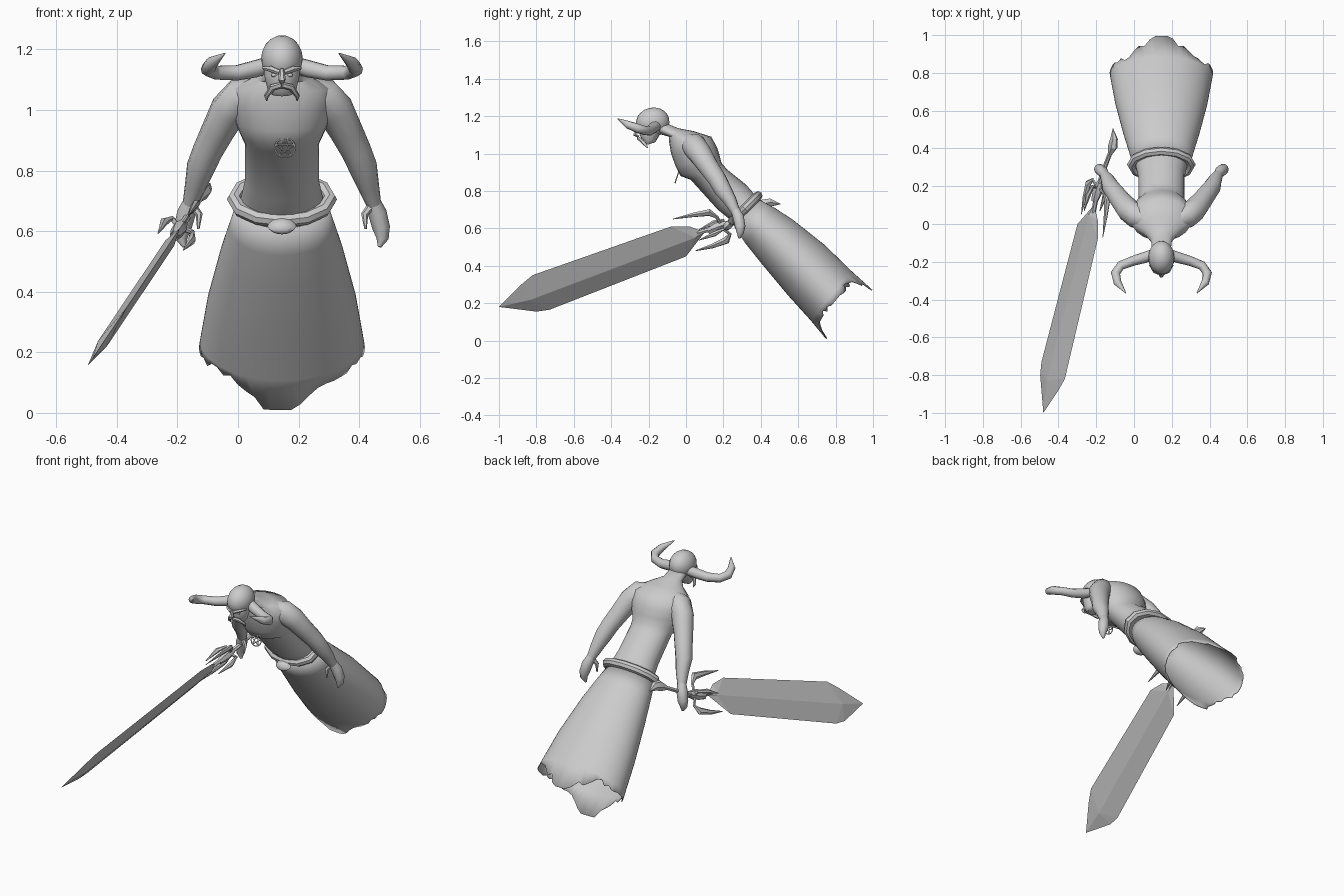
import bpy, bmesh, math, random
from mathutils import Vector, Matrix

if "Cube" in bpy.data.objects:
    bpy.data.objects.remove(bpy.data.objects["Cube"])

random.seed(4)
CX = 0.145                                   # body's mirror plane
grey = bpy.data.materials.new("plain_grey")
grey.diffuse_color = (0.6, 0.6, 0.6, 1)
grey.use_nodes = True
grey.node_tree.nodes["Principled BSDF"].inputs["Base Color"].default_value = grey.diffuse_color


def finish(bm, name, angle=50):
    """Turn a bmesh into a named, shaded object."""
    bmesh.ops.recalc_face_normals(bm, faces=bm.faces)
    me = bpy.data.meshes.new(name)
    bm.to_mesh(me)
    bm.free()
    me.materials.append(grey)
    ob = bpy.data.objects.new(name, me)
    bpy.context.collection.objects.link(ob)
    bpy.ops.object.select_all(action='DESELECT')
    ob.select_set(True)
    bpy.context.view_layer.objects.active = ob
    if angle:
        bpy.ops.object.shade_smooth_by_angle(angle=math.radians(angle))
    return ob


def loft(rings, name, caps=True, closed=False, angle=50):
    """Skin a list of equal-length point rings."""
    bm = bmesh.new()
    vs = [[bm.verts.new(p) for p in r] for r in rings]
    n = len(vs[0])
    pairs = list(zip(vs, vs[1:])) + ([(vs[-1], vs[0])] if closed else [])
    for a, b in pairs:
        for i in range(n):
            j = (i + 1) % n
            bm.faces.new((a[i], a[j], b[j], b[i]))
    if caps and not closed:
        bm.faces.new(vs[0])
        bm.faces.new(vs[-1])
    return finish(bm, name, angle)


def tube(path, name, sides=10, ref=(0, 1, 0), flat=1.0, closed=False, angle=50):
    """Sweep a circle along (x, y, z, radius) points."""
    pts = [Vector(p[:3]) for p in path]
    ref, rings, n = Vector(ref), [], len(path)
    for i, p in enumerate(pts):
        if closed:
            t = pts[(i + 1) % n] - pts[i - 1]
        else:
            t = pts[min(i + 1, n - 1)] - pts[max(i - 1, 0)]
        t.normalize()
        u = t.cross(ref).normalized()
        v = u.cross(t)
        r = path[i][3]
        rings.append([p + u * r * math.cos(a) + v * r * flat * math.sin(a)
                      for a in (2 * math.pi * k / sides for k in range(sides))])
    return loft(rings, name, closed=closed, angle=angle)


def oval(fy, fz, by, bz, w, n):
    """Tilted oval through a front point and a back point, half width w."""
    out = []
    for k in range(n):
        a = 2 * math.pi * k / n
        c = math.cos(a)
        out.append(Vector((CX + w * math.sin(a), (fy + by) / 2 + c * (fy - by) / 2,
                           (fz + bz) / 2 + c * (fz - bz) / 2)))
    return out


def ball(name, loc, size, rot=0.0, seg=16):
    bm = bmesh.new()
    bmesh.ops.create_uvsphere(bm, u_segments=seg, v_segments=max(6, seg // 2), radius=1)
    bm.transform(Matrix.Translation(loc) @ Matrix.Rotation(rot, 4, 'X') @ Matrix.Diagonal((*size, 1)))
    return finish(bm, name)


def mirrored(path, s):
    return [(CX + s * x, y, z, r) for x, y, z, r in path]


# Torso: waist, abdomen, overhanging chest, shoulders and neck
torso = [(.27, .62, .385, .76, .14), (.17, .70, .32, .835, .122), (.025, .86, .22, .915, .122),
         (-.03, .88, .19, .95, .135), (-.055, .93, .18, .99, .155), (-.08, 1.0, .165, 1.035, .165),
         (-.09, 1.06, .135, 1.09, .16), (-.09, 1.09, .04, 1.12, .10),
         (-.125, 1.10, -.04, 1.135, .055), (-.19, 1.12, -.10, 1.16, .05)]
loft([oval(*r, 20) for r in torso], "torso")

# Skirt with a torn hem that drops to a point at front and back
N = 56
skirt = [(.26, .61, .385, .755, .15), (.32, .52, .47, .71, .172), (.40, .42, .57, .645, .20),
         (.55, .24, .74, .51, .243), (.69, .085, .91, .345, .272)]
rings = [oval(*r, N) for r in skirt]
hem = []
for k, p in enumerate(rings[-1]):
    s = abs(math.sin(2 * math.pi * k / N))
    drop = min(1.0, max(0.0, (0.62 - s) / 0.45))
    drop += random.uniform(-.25, .12) * (drop < 1) * (s < .95)
    hem.append(p + Vector((0, .06 if p.y < .8 else .085, -.075)) * drop)
rings.insert(-1, [a.lerp(b, 0.85) for a, b in zip(rings[-2], rings[-1])])
rings[-1] = hem
skirt_ob = loft(rings, "skirt", caps=False)
mod = skirt_ob.modifiers.new("cloth_thickness", 'SOLIDIFY')
mod.thickness, mod.offset = 0.004, 0

# Belt and buckle
tube([(*p, .024) for p in oval(.245, .635, .385, .775, .158, 12)], "belt", 8,
     ref=(0, .69, -.72), closed=True, angle=35)
ball("buckle", (CX, .225, .617), (.048, .022, .032), rot=-.75, seg=8)

# Head: skull, jaw, beard, brows, nose, moustache, eyes
ball("skull", (CX, -.178, 1.168), (.069, .09, .078), rot=.2, seg=20)
loft([oval(-.245, 1.155, -.12, 1.165, .062, 14), oval(-.25, 1.11, -.13, 1.12, .060, 14),
      oval(-.232, 1.06, -.155, 1.075, .048, 14), oval(-.215, 1.045, -.165, 1.06, .035, 14)], "jaw")
tube([(CX, -.262, 1.135, .007), (CX, -.272, 1.10, .013), (CX, -.252, 1.09, .007)], "nose", 6)
for s in (-1, 1):
    tube(mirrored([(.008, -.262, 1.124, .009), (.035, -.25, 1.135, .011), (.06, -.215, 1.138, .006)], s),
         "brow", 6, ref=(0, 0, 1))
    tube(mirrored([(.0, -.255, 1.082, .010), (.03, -.243, 1.075, .011), (.052, -.215, 1.045, .008),
                   (.05, -.205, 1.03, .002)], s), "moustache", 6)
    ball("eye", (CX + s * .027, -.243, 1.115), (.010, .007, .006), seg=8)
    ball("ear", (CX + s * .066, -.165, 1.13), (.008, .014, .02), seg=8)

    # Horns sweep out, forward, then up to an inward point
    tube(mirrored([(.04, -.16, 1.15, .028), (.09, -.178, 1.135, .029), (.15, -.195, 1.122, .026),
                   (.215, -.22, 1.123, .024), (.243, -.26, 1.135, .025), (.232, -.31, 1.155, .021),
                   (.188, -.366, 1.187, .002)], s), "horn", 10, ref=(0, 0, 1))

    # Arms with shoulder, elbow, wrist
    tube(mirrored([(.09, .02, 1.055, .05), (.13, .04, 1.045, .066), (.175, .075, 1.0, .063),
                   (.212, .12, .93, .055), (.245, .165, .865, .050), (.268, .195, .81, .047),
                   (.285, .235, .75, .036), (.303, .265, .69, .025)], s), "arm", 12)
    # Hands with curled fingers and a thumb
    tube(mirrored([(.300, .262, .70, .024), (.315, .28, .66, .031), (.328, .29, .61, .029),
                   (.332, .29, .575, .020), (.322, .285, .548, .006)], s), "hand", 10)
    tube(mirrored([(.300, .262, .69, .014), (.273, .25, .655, .012), (.276, .245, .607, .004)], s),
         "thumb", 6)

# Star medallion hanging on the chest
MED = Matrix.Translation((CX + .01, -.048, .875)) @ Matrix.Rotation(math.radians(-18), 4, 'X')
circle = [MED @ Vector((.033 * math.sin(2 * math.pi * k / 20), 0, .033 * math.cos(2 * math.pi * k / 20)))
          for k in range(20)]
tube([(*p, .003) for p in circle], "medallion_ring", 6, ref=(0, 1, .3), closed=True)
for k in range(5):
    a, b = circle[4 * k], circle[(4 * k + 8) % 20]
    tube([(*a, .0025), (*b, .0025)], "medallion_bar", 4)

# Sword: every part lies in one slanted plane
NORMAL = Vector((.83, 0, -.556))


def sw(y, z, off=0.0):
    return Vector((-.49 + (z - .165) * .67, y, z)) + NORMAL * off


edge = [(-1, .18), (-.8, .155), (-.73, .165), (0, .45), (.1, .58),
        (.02, .61), (-.08, .61), (-.82, .35), (-.88, .30)]
bm = bmesh.new()
rim = [bm.verts.new(sw(*p)) for p in edge]
for off in (.017, -.017):
    tip, base = bm.verts.new(sw(-.83, .228, off)), bm.verts.new(sw(.05, .56, off))
    spine = [tip if i in (0, 1, 2, 7, 8) else base for i in range(9)]
    for i in range(9):
        j = (i + 1) % 9
        loop = [rim[i], rim[j], spine[j]] + ([spine[i]] if spine[i] != spine[j] else [])
        bm.faces.new(loop)
finish(bm, "blade", 0)


def sword_tube(path, name, flat=.6, sides=6, off=0.0):
    tube([(*sw(y, z, off), r) for y, z, r in path], name, sides, ref=NORMAL, flat=flat, angle=30)


sword_tube([(.06, .575, .012), (.2, .615, .014), (.3, .665, .012), (.38, .71, .012)], "grip", 1)
sword_tube([(.36, .70, .010), (.41, .728, .032), (.45, .738, .026), (.505, .73, .002)], "pommel", .7)
sword_tube([(.12, .585, .02), (.17, .605, .032), (.22, .625, .018)], "guard_hub", .8)
sword_tube([(.19, .615, .010), (.165, .66, .010), (.125, .685, .022), (.04, .672, .014),
            (-.07, .65, .002)], "upper_prong")
sword_tube([(.19, .605, .010), (.235, .57, .010), (.215, .535, .022), (.14, .505, .014),
            (.05, .48, .002)], "lower_prong")
for s in (-1, 1):
    tube([(*sw(.19, .61, 0), .009), (*sw(.20, .62, s * .04), .009),
          (*sw(.15, .60, s * .055), .014), (*sw(.07, .565, s * .05), .002)],
         "side_prong", 6, ref=(0, .4, 1))
